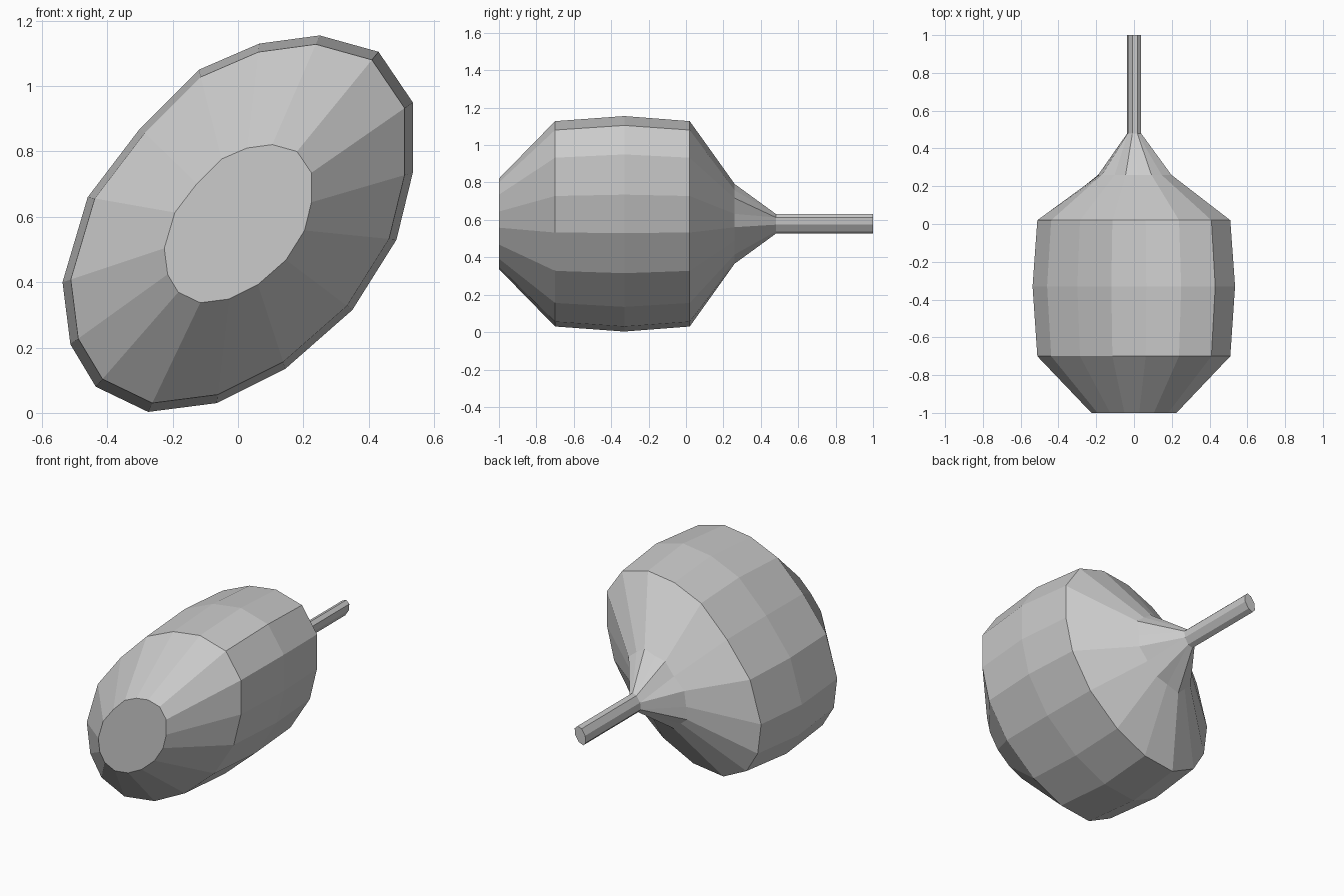
import bpy, bmesh

if "Cube" in bpy.data.objects:
    bpy.data.objects.remove(bpy.data.objects["Cube"])

CENTRE_Z = 0.579
# Tilted oval cross-section (x, z), measured at the widest ring
OVAL = [(0.25, 1.155), (0.43, 1.105), (0.535, 0.95), (0.535, 0.735),
        (0.485, 0.53), (0.35, 0.315), (0.145, 0.135), (-0.065, 0.03),
        (-0.275, 0.003), (-0.435, 0.08), (-0.513, 0.21), (-0.537, 0.40),
        (-0.46, 0.66), (-0.30, 0.87), (-0.12, 1.05), (0.065, 1.13)]


def ring(y, sx, sz=None, ridge=0.0, paired=False):
    """Scaled oval at depth y; ridge dips every other point, paired makes 8 sides."""
    sz = sz or sx
    pts = []
    for i in range(len(OVAL)):
        x, z = OVAL[i - i % 2 if paired else i]
        k = 1 - ridge * (i % 2)
        pts.append((x * sx * k, y, CENTRE_Z + (z - CENTRE_Z) * sz * k))
    return pts


def loft(name, rings, cap_start=False, cap_end=False):
    """Join successive rings with flat faces."""
    bm = bmesh.new()
    loops = [[bm.verts.new(p) for p in r] for r in rings]
    n = len(OVAL)
    for a, b in zip(loops, loops[1:]):
        for i in range(n):
            j = (i + 1) % n
            bm.faces.new((a[i], a[j], b[j], b[i]))
    if cap_start:
        bm.faces.new(loops[0])
    if cap_end:
        bm.faces.new(loops[-1])
    bmesh.ops.remove_doubles(bm, verts=bm.verts[:], dist=0.0005)
    bmesh.ops.recalc_face_normals(bm, faces=bm.faces[:])
    mesh = bpy.data.meshes.new(name)
    bm.to_mesh(mesh)
    bm.free()
    obj = bpy.data.objects.new(name, mesh)
    bpy.context.collection.objects.link(obj)
    return obj


neck = ring(0.48, 0.07, 0.092, paired=True)

# Body: flat nose, bulging barrel, tail narrowing to the stem
loft("body", [ring(-1.0, 0.42), ring(-0.70, 0.953), ring(-0.33, 1.0),
              ring(0.02, 0.953), ring(0.26, 0.37, ridge=0.08), neck],
     cap_start=True)

# Stem: thin eight-sided rod
loft("stem", [neck, ring(1.0, 0.07, 0.092, paired=True)], cap_end=True)
